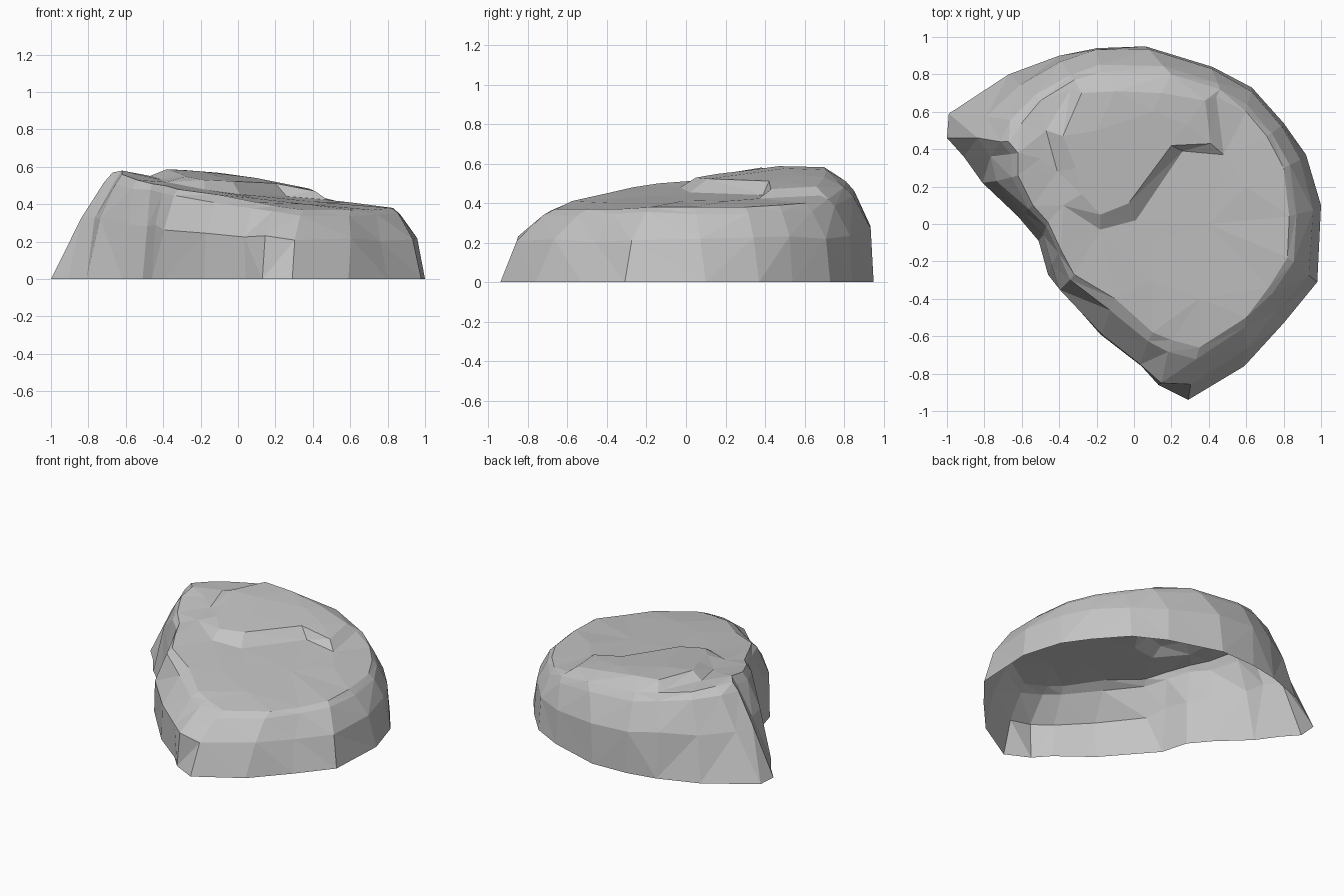
import bpy
import bmesh
import random
from mathutils import Vector
from mathutils.geometry import delaunay_2d_cdt

random.seed(4)

default_cube = bpy.data.objects.get("Cube")
if default_cube:
    bpy.data.objects.remove(default_cube, do_unlink=True)


def make_material(name, value):
    material = bpy.data.materials.new(name)
    material.use_nodes = True
    colour = (value, value, value, 1)
    material.diffuse_color = colour
    shader = material.node_tree.nodes["Principled BSDF"]
    shader.inputs["Base Color"].default_value = colour
    shader.inputs["Roughness"].default_value = 0.9
    return material


# Ground outline, counterclockwise from the front tip: x, y, inward lean of the wall
ground = [
    (.29, -.94, .33), (.59, -.76, .33), (.8, -.53, .4), (.98, -.31, .33),
    (1, .1, .3), (.92, .37, .25), (.8, .54, .25), (.63, .73, .15),
    (.42, .84, .1), (.06, .95, .05), (-.2, .94, .1), (-.4, .9, .2),
    (-.67, .8, .4), (-.99, .59, .5), (-1, .46, .5), (-.91, .36, .5),
    (-.81, .22, .45), (-.62, .04, .3), (-.51, -.09, .4), (-.46, -.27, .4),
    (-.39, -.35, 0), (-.18, -.59, 0), (.04, -.76, 0), (.13, -.86, .05),
]

# Matching edge of the upper face: x, y, z
rim = [
    (.35, -.66, .37), (.6, -.5, .37), (.72, -.34, .37), (.82, -.18, .38),
    (.83, .04, .38), (.8, .3, .38), (.71, .47, .39), (.6, .6, .4),
    (.46, .72, .42), (.2, .8, .48), (-.18, .81, .51), (-.32, .77, .53),
    (-.5, .66, .54), (-.6, .54, .56), (-.67, .44, .57), (-.62, .38, .58),
    (-.62, .26, .56), (-.54, .1, .53), (-.46, .01, .51), (-.39, -.14, .5),
    (-.32, -.27, .48), (-.1, -.4, .45), (.1, -.58, .41), (.2, -.62, .39),
]

# Raised slab: foot of its step and crest of its step, from back left to back right
slab_foot = [(-.34, .72), (-.47, .5), (-.41, .28), (-.38, .1), (-.18, -.03),
             (.01, .02), (.26, .39), (.48, .37), (.44, .68)]
slab_crest = [(-.28, .7), (-.38, .47), (-.31, .3), (-.28, .16), (-.18, .05),
              (-.03, .11), (.2, .42), (.41, .43), (.38, .66)]
slab_middle = [(-.1, .3), (.1, .6), (-.2, .5), (-.1, .71), (.15, .7), (.28, .53)]
terrace_middle = [(.1, -.3), (.35, -.4), (.4, 0), (.6, .2), (.1, -.1), (-.5, .35)]


def terrace_height(x, y):
    return .455 - .13 * x + .07 * x * x + .04 * y


def slab_height(x, y):
    return .51 - .08 * x + .1 * min(y, .5) - .12 * max(0, x)


def jitter(amount):
    return Vector([random.uniform(-amount, amount) for axis in range(3)])


def wall_rings():
    """Rings from the ground up to the rim."""
    base, waist, shoulder, top = [], [], [], []
    for (gx, gy, lean), edge in zip(ground, rim):
        foot, edge = Vector((gx, gy, 0)), Vector(edge)
        belly = foot.lerp(edge, lean)
        belly.z = edge.z * .57
        bend = belly.lerp(edge, .7)
        bend.z = edge.z * .92
        base.append(foot)
        waist.append(belly + jitter(.012))
        shoulder.append(bend + jitter(.008))
        top.append(edge)
    return base, waist, shoulder, top


bm = bmesh.new()

# Side walls, lofted ring by ring; the underside stays open
rings = [[bm.verts.new(p) for p in ring] for ring in wall_rings()]
count = len(ground)
for lower, upper in zip(rings, rings[1:]):
    for i in range(count):
        j = (i + 1) % count
        bm.faces.new((lower[i], lower[j], upper[j], upper[i]))

# Upper face: terrace, step and slab filled between the rim and the step lines
top_verts = list(rings[-1])
edges = [(i, (i + 1) % count) for i in range(count)]


def add_points(points, height, joined):
    start = len(top_verts)
    for x, y in points:
        top_verts.append(bm.verts.new((x, y, height(x, y))))
    if joined:
        edges.extend((i, i + 1) for i in range(start, len(top_verts) - 1))


add_points(slab_foot, terrace_height, True)
add_points(slab_crest, slab_height, True)
add_points(slab_middle, slab_height, False)
add_points(terrace_middle, terrace_height, False)

flat = [Vector(v.co.xy) for v in top_verts]
result = delaunay_2d_cdt(flat, edges, [], 1, 1e-5)
triangles, origins = result[2], result[3]
for triangle in triangles:
    bm.faces.new([top_verts[origins[i][0]] for i in triangle])

# Split the walls into irregular facets
bmesh.ops.triangulate(bm, faces=[f for f in bm.faces if len(f.verts) > 3],
                      quad_method='SHORT_EDGE')
bmesh.ops.recalc_face_normals(bm, faces=bm.faces)
if sum(f.normal.z * f.calc_area() for f in bm.faces) < 0:
    bmesh.ops.reverse_faces(bm, faces=bm.faces)

mesh = bpy.data.meshes.new("boulder")
bm.to_mesh(mesh)
bm.free()
mesh.materials.append(make_material("stone grey", .55))
boulder = bpy.data.objects.new("boulder", mesh)
bpy.context.collection.objects.link(boulder)
